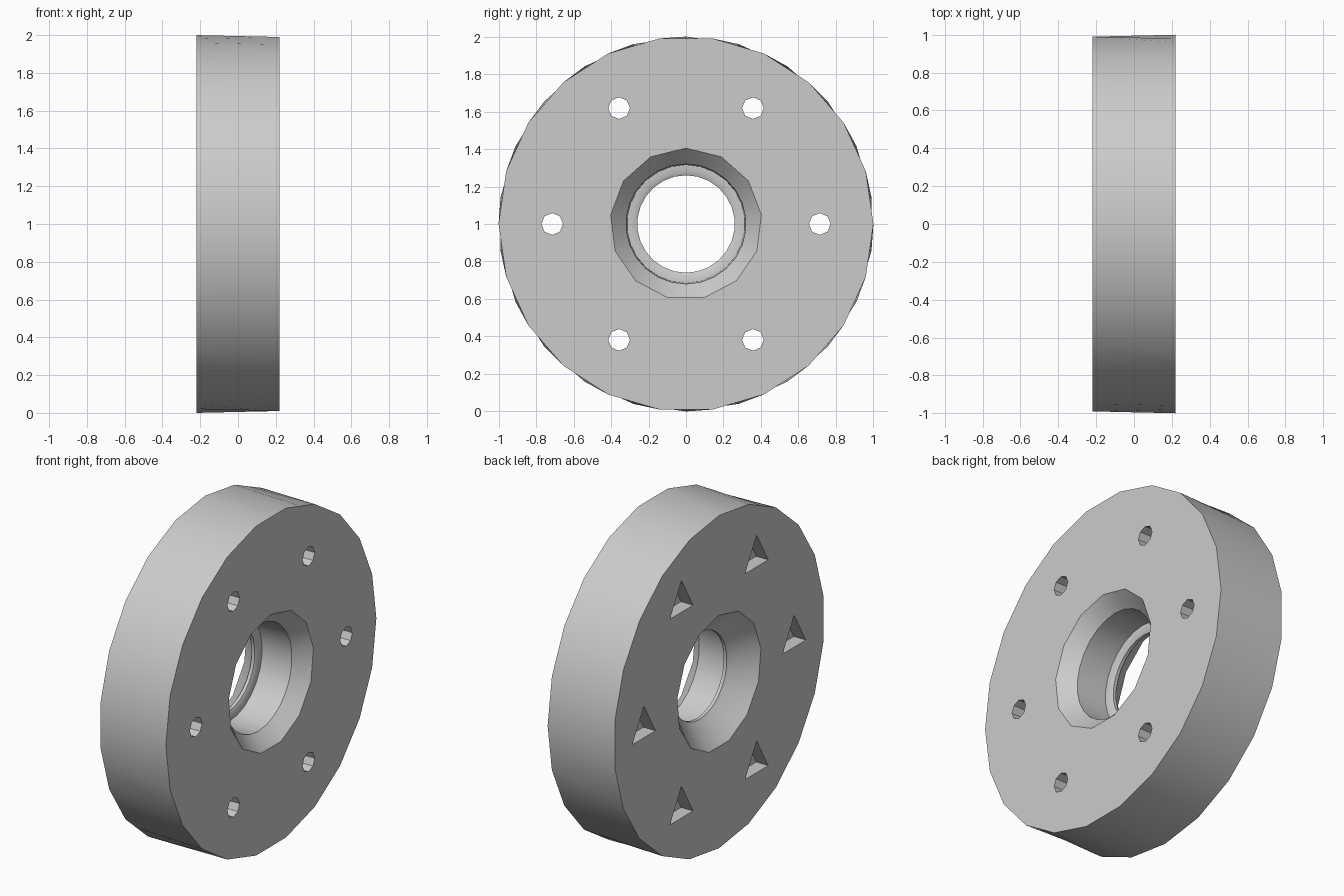
import bpy, bmesh, math
from mathutils import Matrix

cube = bpy.data.objects.get("Cube")
if cube:
    bpy.data.objects.remove(cube)

grey = bpy.data.materials.new("light_grey")
grey.use_nodes = True
GREY = (0.6, 0.6, 0.6, 1)
grey.diffuse_color = GREY
grey.node_tree.nodes["Principled BSDF"].inputs["Base Color"].default_value = GREY


def lathe(name, profile, facets, centre=(0, 0, 1), turn=math.pi / 2):
    """Solid turned around the x axis. Each ring is (x, radius, phase);
    phase 0 or 1 keeps every second corner, None keeps them all."""
    n = facets * 2
    bm = bmesh.new()
    rings = []
    for x, radius, phase in profile:
        ring = []
        for i in range(n):
            a = turn + 2 * math.pi * i / n
            r = radius
            if phase is not None and i % 2 != phase:
                r *= math.cos(2 * math.pi / n)
            ring.append(bm.verts.new((centre[0] + x, centre[1] + r * math.cos(a),
                                      centre[2] + r * math.sin(a))))
        rings.append(ring)
    for a, b in zip(rings, rings[1:]):
        for i in range(n):
            j = (i + 1) % n
            bm.faces.new((a[i], a[j], b[j], b[i]))
    bm.faces.new(rings[0])
    bm.faces.new(rings[-1])
    bmesh.ops.recalc_face_normals(bm, faces=bm.faces)
    mesh = bpy.data.meshes.new(name)
    bm.to_mesh(mesh)
    bm.free()
    mesh.materials.append(grey)
    obj = bpy.data.objects.new(name, mesh)
    bpy.context.collection.objects.link(obj)
    return obj


# Disc body
W = 0.22
disc = lathe("flange_disc", [(-W, 1, 0), (W, 1, 1)], 22)

# Stepped centre bore, flared at both mouths
cutters = [lathe("bore_cutter", [
    (-W - 0.01, 0.41, 0), (-W, 0.40, 0), (-0.10, 0.275, None), (-0.09, 0.26, None),
    (-0.07, 0.26, None), (-0.06, 0.28, None), (-0.06, 0.315, None),
    (0.135, 0.32, None), (W, 0.405, 0), (W + 0.01, 0.415, 0)], 13)]

# Six bolt holes, each with a hexagonal nut pocket on the other face
for k in range(6):
    a = k * math.pi / 3
    spot = (0, 0.714 * math.cos(a), 1 + 0.714 * math.sin(a))
    cutters.append(lathe("bolt_cutter", [(-0.3, 0.058, None), (0.3, 0.058, None)], 4, spot))
    cutters.append(lathe("nut_cutter", [(-0.3, 0.127, 0), (-W + 0.08, 0.127, 0)], 3, spot))

for c in cutters:
    c.hide_render = True
    mod = disc.modifiers.new(c.name, 'BOOLEAN')
    mod.operation = 'DIFFERENCE'
    mod.solver = 'EXACT'
    mod.object = c

# Apply the cuts and remove the cutters
bpy.context.view_layer.update()
graph = bpy.context.evaluated_depsgraph_get()
cut = bpy.data.meshes.new_from_object(disc.evaluated_get(graph))
disc.modifiers.clear()
disc.data = cut
for c in cutters:
    bpy.data.objects.remove(c)

bpy.ops.object.select_all(action='DESELECT')
disc.select_set(True)
bpy.context.view_layer.objects.active = disc
bpy.ops.object.shade_smooth_by_angle(angle=math.radians(30))
